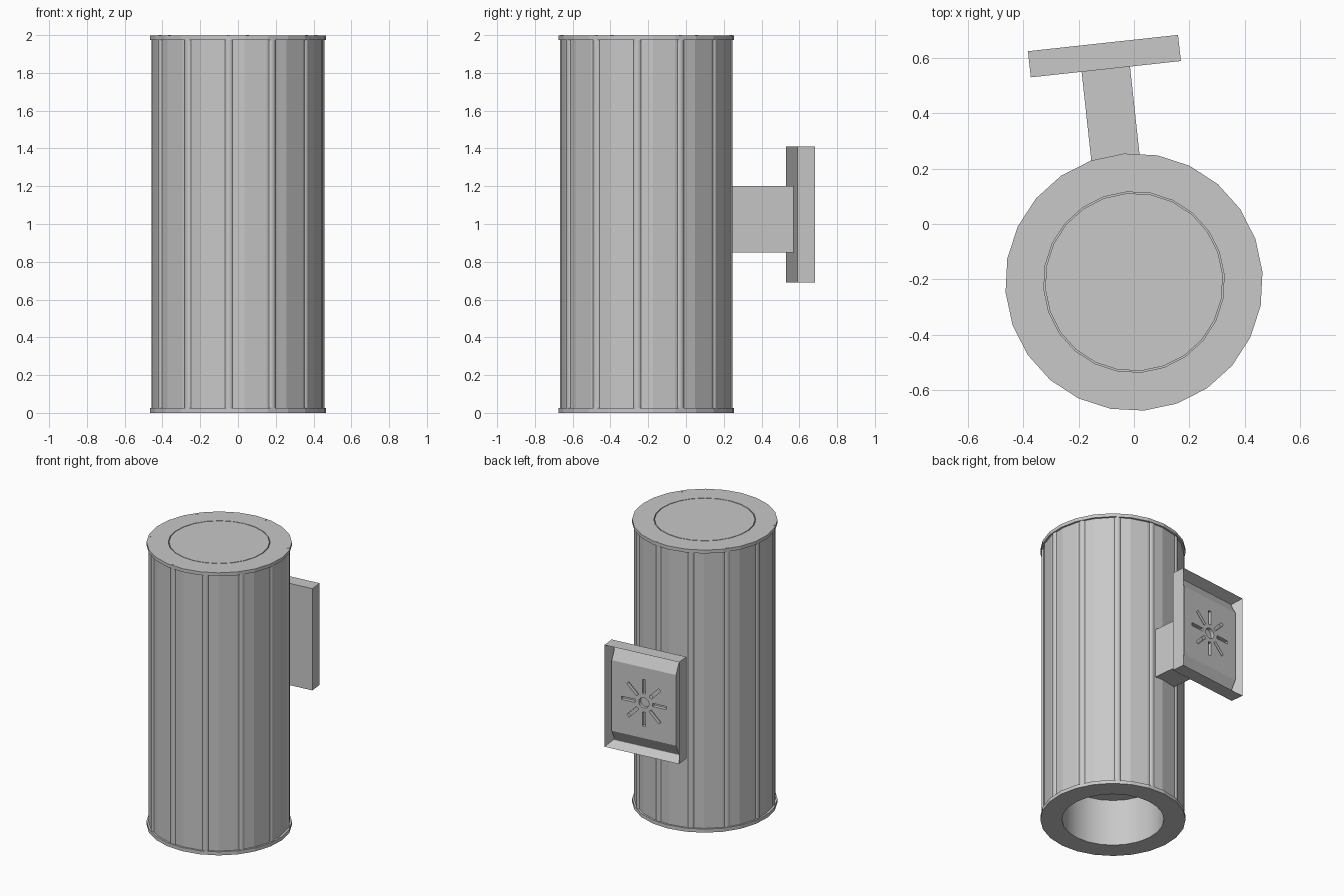
import bpy, bmesh
from math import radians, sin, cos, pi
from mathutils import Matrix, Vector

cube = bpy.data.objects.get("Cube")
if cube:
    bpy.data.objects.remove(cube, do_unlink=True)

grey = bpy.data.materials.new("satin grey")
grey.use_nodes = True
grey.diffuse_color = (0.58, 0.58, 0.58, 1)
grey.node_tree.nodes["Principled BSDF"].inputs["Base Color"].default_value = (0.58, 0.58, 0.58, 1)

AXIS = Vector((0, -0.21, 0))
SIDES = 24
TURN = radians(4.5)
RIB_TURN = radians(-96.3)
BORE = 0.327


def finish(name, bm, matrix=Matrix.Identity(4)):
    bmesh.ops.recalc_face_normals(bm, faces=bm.faces)
    mesh = bpy.data.meshes.new(name)
    bm.to_mesh(mesh)
    bm.free()
    mesh.materials.append(grey)
    ob = bpy.data.objects.new(name, mesh)
    ob.matrix_world = matrix
    bpy.context.collection.objects.link(ob)
    return ob


def tube(name, outer, inner, z0, z1):
    """Faceted outside, smooth bore."""
    bm = bmesh.new()
    profile = [(inner, z0), (outer, z0), (outer, z1), (inner, z1)]
    rings = []
    for i in range(SIDES):
        a = TURN + 2 * pi * i / SIDES
        rings.append([bm.verts.new((r * cos(a), r * sin(a), z)) for r, z in profile])
    for i, ring in enumerate(rings):
        nxt = rings[(i + 1) % SIDES]
        for j in range(4):
            k = (j + 1) % 4
            face = bm.faces.new((ring[j], nxt[j], nxt[k], ring[k]))
            face.smooth = j == 3
    return finish(name, bm, Matrix.Translation(AXIS))


def add_cylinder(bm, radius, depth, centre, segments=12, rotation=Matrix.Identity(4)):
    bmesh.ops.create_cone(bm, cap_ends=True, segments=segments, radius1=radius, radius2=radius,
                          depth=depth, matrix=Matrix.Translation(centre) @ rotation)


def add_box(bm, size, centre, rotation=Matrix.Identity(4)):
    bmesh.ops.create_cube(bm, size=1, matrix=rotation @ Matrix.Translation(centre)
                          @ Matrix.Diagonal((*size, 1)))


# Housing and end flanges
tube("housing", 0.453, BORE, 0.02, 1.98)
tube("bottom_flange", 0.466, BORE, 0, 0.025)
tube("top_flange", 0.466, BORE, 1.975, 1.999)

# Lenses: flush on top, recessed below
for name, z, radius in (("top_lens", 1.989, 0.322), ("bottom_lens", 0.34, BORE)):
    bm = bmesh.new()
    add_cylinder(bm, radius, 0.02, (0, 0, 0), SIDES, Matrix.Rotation(TURN, 4, "Z"))
    finish(name, bm, Matrix.Translation(AXIS + Vector((0, 0, z))))

# Round ribs around the housing
bm = bmesh.new()
for i in range(12):
    a = RIB_TURN + i * pi / 6
    add_cylinder(bm, 0.026, 1.96, (0.434 * cos(a), 0.434 * sin(a), 1))
for face in bm.faces:
    face.smooth = len(face.verts) == 4
finish("ribs", bm, Matrix.Translation(AXIS))

# Small screws on the top flange
bm = bmesh.new()
for i in range(6):
    a = RIB_TURN + i * pi / 3
    add_cylinder(bm, 0.008, 0.01, (0.45 * cos(a), 0.45 * sin(a), 1.995), 8)
finish("flange_screws", bm, Matrix.Translation(AXIS))

# Wall bracket, turned slightly about the vertical
W, T, H, WALL = 0.546, 0.095, 0.72, 0.03
bracket = Matrix.Translation((-0.107, 0.607, 1.05)) @ Matrix.Rotation(radians(6.2), 4, "Z")

bm = bmesh.new()
add_box(bm, (0.176, 0.42, 0.35), (0, -0.25, -0.025))
finish("bracket_arm", bm, bracket)

# Open-backed wall box
bm = bmesh.new()
box = bmesh.ops.create_cube(bm, size=1, matrix=Matrix.Diagonal((W, T, H, 1)))
bm.normal_update()
back = [f for f in bm.faces if f.normal.y > 0.9]
bmesh.ops.inset_region(bm, faces=back, thickness=WALL, use_even_offset=True)
for v in back[0].verts:
    v.co.y -= 0.07
finish("wall_box", bm, bracket)

# Raised mounting panel with sloped top and bottom
bm = bmesh.new()
profile = [(-0.024, -0.33), (0.02, -0.25), (0.02, 0.25), (-0.024, 0.33)]
face = bm.faces.new([bm.verts.new((-0.235, y, z)) for y, z in profile])
grown = bmesh.ops.extrude_face_region(bm, geom=[face])
bmesh.ops.translate(bm, vec=(0.47, 0, 0),
                    verts=[g for g in grown["geom"] if isinstance(g, bmesh.types.BMVert)])
panel = finish("mounting_panel", bm, bracket)

# Radial slots and centre hole cut into the panel
bm = bmesh.new()
for i in range(8):
    add_box(bm, (0.022, 0.05, 0.1), (0, 0.02, 0.115), Matrix.Rotation(i * pi / 4, 4, "Y"))
add_cylinder(bm, 0.037, 0.05, (0, 0.02, 0), 16, Matrix.Rotation(pi / 2, 4, "X"))
cutter = finish("slot_cutter", bm, bracket)
cutter.hide_render = True
cutter.hide_viewport = True
cutter.display_type = "WIRE"
cut = panel.modifiers.new("slots", "BOOLEAN")
cut.operation = "DIFFERENCE"
cut.solver = "EXACT"
cut.object = cutter
